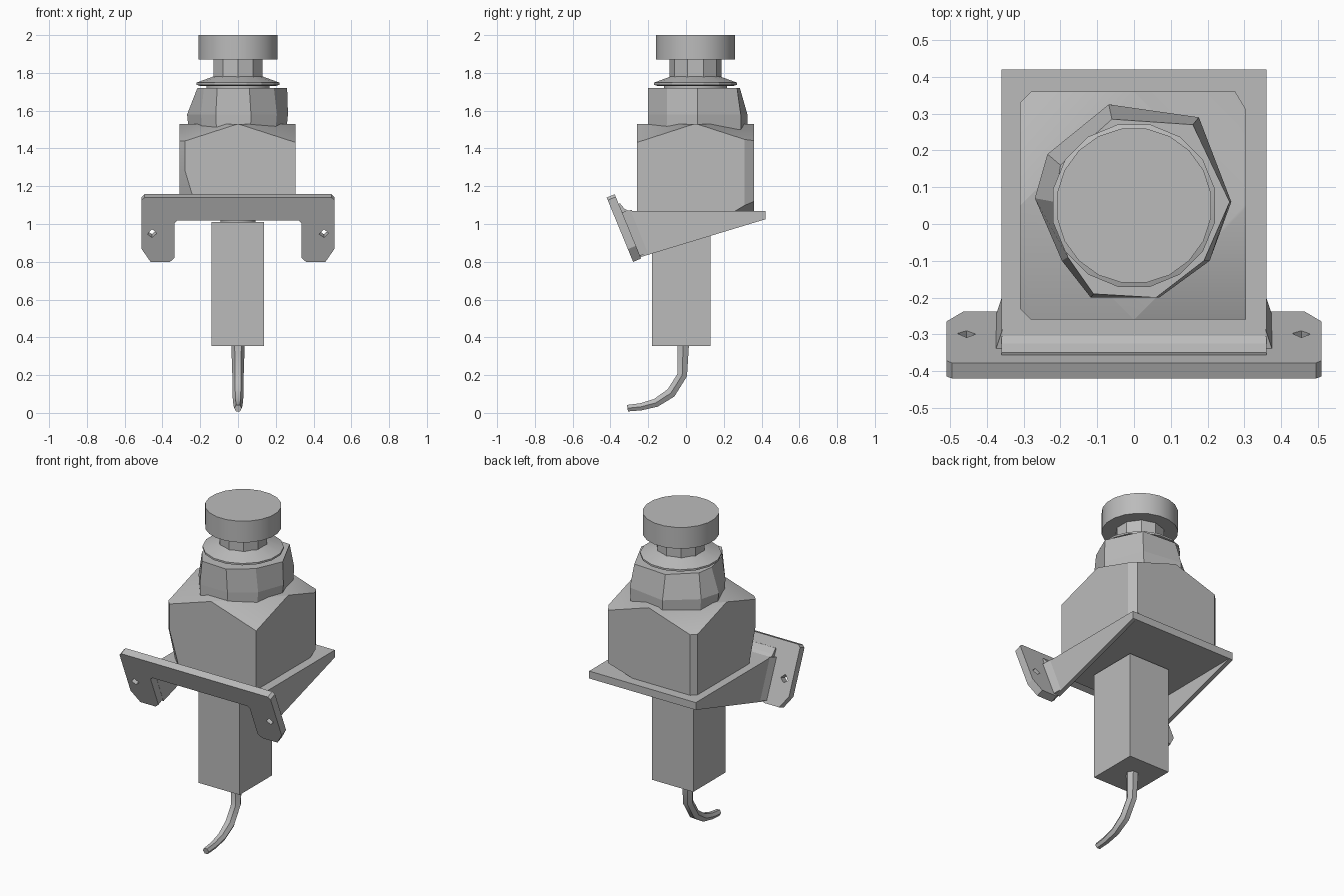
import bpy, bmesh, math
from mathutils import Vector

if "Cube" in bpy.data.objects:
    bpy.data.objects.remove(bpy.data.objects["Cube"])

grey = bpy.data.materials.new("plain_grey")
grey.use_nodes = True
grey.diffuse_color = (0.5, 0.5, 0.5, 1)
grey.node_tree.nodes["Principled BSDF"].inputs["Base Color"].default_value = (0.5, 0.5, 0.5, 1)

CY = 0.05  # y of the button axis


def finish(name, bm, smooth=None):
    bmesh.ops.recalc_face_normals(bm, faces=bm.faces)
    mesh = bpy.data.meshes.new(name)
    bm.to_mesh(mesh)
    bm.free()
    obj = bpy.data.objects.new(name, mesh)
    bpy.context.collection.objects.link(obj)
    mesh.materials.append(grey)
    if smooth:
        bpy.ops.object.select_all(action='DESELECT')
        obj.select_set(True)
        bpy.context.view_layer.objects.active = obj
        bpy.ops.object.shade_smooth_by_angle(angle=math.radians(smooth))
    return obj


def loft(name, rings, smooth=None):
    """Skin a closed solid through rings with equal point counts."""
    bm = bmesh.new()
    rows = [[bm.verts.new(p) for p in ring] for ring in rings]
    n = len(rows[0])
    for a, b in zip(rows, rows[1:]):
        for i in range(n):
            j = (i + 1) % n
            bm.faces.new((a[i], a[j], b[j], b[i]))
    bm.faces.new(rows[0])
    bm.faces.new(rows[-1])
    return finish(name, bm, smooth)


def side_prism(name, profile, x0, x1):
    return loft(name, [[(x, y, z) for y, z in profile] for x in (x0, x1)])


def lathe(name, profile, sides, smooth=35):
    angles = [math.tau * (i + 0.5) / sides for i in range(sides)]
    return loft(name, [[(r * math.cos(a), CY + r * math.sin(a), z) for a in angles]
                       for r, z in profile], smooth)


# Push button: cap, neck and flared washer
lathe("button_cap", [(0.212, 1.87), (0.212, 2.0)], 20)
lathe("button_neck", [(0.137, 1.77), (0.137, 1.88)], 10)
lathe("washer", [(0.2, 1.73), (0.225, 1.737), (0.225, 1.748), (0.13, 1.782)], 16, 20)
lathe("washer_spacer", [(0.17, 1.71), (0.17, 1.735)], 16)

# Faceted collar under the washer
low = [(0.27, 0.06), (0.18, 0.29), (-0.07, 0.325), (-0.24, 0.19), (-0.275, 0.07),
       (-0.2, -0.1), (-0.12, -0.2), (0.07, -0.2), (0.21, -0.1)]
high = [(0.26, 0.06), (0.16, 0.27), (-0.06, 0.285), (-0.2, 0.16), (-0.215, 0.06),
        (-0.18, -0.09), (-0.11, -0.19), (0.06, -0.2), (0.19, -0.1)]
loft("collar", [[(x * 0.95, y, 1.5) for x, y in low],
                [(x * 0.98, y, 1.58) for x, y in low],
                [(x, y, 1.72) for x, y in high]])

# Housing: block with trimmed corners
bm = bmesh.new()
outline = [(0.305, -0.26), (0.305, 0.31), (0.275, 0.36), (-0.28, 0.36),
           (-0.31, 0.33), (-0.31, -0.23), (-0.28, -0.26)]
rows = [[bm.verts.new((x, y, z)) for x, y in outline] for z in (1.06, 1.53)]
for i in range(len(outline)):
    j = (i + 1) % len(outline)
    bm.faces.new((rows[0][i], rows[0][j], rows[1][j], rows[1][i]))
for row in rows:
    bm.faces.new(row)
bmesh.ops.recalc_face_normals(bm, faces=bm.faces)


def trim(co, normal):
    """Cut away everything on the normal side and cap the cut."""
    bmesh.ops.bisect_plane(bm, geom=bm.verts[:] + bm.edges[:] + bm.faces[:],
                           plane_co=co, plane_no=normal, clear_outer=True)
    bmesh.ops.holes_fill(bm, edges=[e for e in bm.edges if e.is_boundary])


for sx in (-1, 1):
    for sy in (-1, 1):
        trim((sx * 0.31, CY, 1.53), (sx, sy, 3.1))
trim((-0.31, -0.26, 1.38), (-1, -1, -0.3))
trim((0.31, 0.36, 1.13), (0.3, 0.6, -1))
finish("housing", bm, 25)

# Bracket shelf with fillet and tapered side gussets
side_prism("bracket_shelf", [(0.42, 1.025), (0.42, 1.07), (-0.305, 1.07), (-0.325, 1.08),
                             (-0.35, 1.11), (-0.37, 1.10), (-0.32, 1.02)], -0.36, 0.36)
gusset = [(0.42, 1.025), (0.42, 1.07), (-0.34, 1.07), (-0.24, 0.825)]
for side, s in (("left", 1), ("right", -1)):
    side_prism(side + "_gusset", gusset, s * 0.335, s * 0.36)
    loft(side + "_gusset_fillet",
         [[(s * 0.355, y - 0.02, z), (s * 0.378, y - 0.02, z), (s * 0.358, y + 0.04, z + 0.015)]
          for y, z in ((-0.235, 0.83), (-0.328, 1.06))])

# Sloping front plate: half outline as (x, distance down the slope), mirrored
half = [(0.495, 0), (0.51, 0.015), (0.51, 0.295), (0.463, 0.368), (0.36, 0.368),
        (0.335, 0.345), (0.335, 0.145), (0.32, 0.13)]
outline = half + [(-x, d) for x, d in reversed(half)]
down = Vector((0, 0.14, -0.34)).normalized()
back = Vector((0, 0.34, 0.14)).normalized()
top = Vector((0, -0.42, 1.14))


def on_plate(x, d, depth):
    return top + Vector((x, 0, 0)) + down * d + back * depth


plate = loft("front_plate", [[on_plate(x, d, t) for x, d in outline] for t in (0, 0.046)])

# Screw holes through the plate
for s in (-1, 1):
    cutter = loft("hole_cutter",
                  [[on_plate(s * 0.455 + dx, 0.205 + dd, t)
                    for dx, dd in ((0.025, 0), (0, 0.024), (-0.025, 0.005), (0, -0.024))]
                   for t in (-0.05, 0.1)])
    cutter.hide_render = True
    cutter.hide_viewport = True
    cut = plate.modifiers.new("screw_hole", 'BOOLEAN')
    cut.operation = 'DIFFERENCE'
    cut.solver = 'EXACT'
    cut.object = cutter

# Switch body below the shelf, with a short spacer
side_prism("switch_body", [(-0.18, 0.355), (0.13, 0.355), (0.13, 1.01), (-0.18, 1.01)],
           -0.14, 0.137)
spacer = lathe("switch_spacer", [(0.095, 1.0), (0.095, 1.03)], 12)
spacer.location.y = -0.075

# Bent cable: path points (y, z, radius, tilt of the cross-section)
path = [(-0.015, 0.37, 0.036, 0), (-0.02, 0.2, 0.03, 0.25), (-0.08, 0.105, 0.03, 0.8),
        (-0.16, 0.053, 0.026, 1.1), (-0.24, 0.032, 0.022, 1.35), (-0.31, 0.025, 0.02, 1.4)]
rings = []
for y, z, r, tilt in path:
    ring = []
    for i in range(6):
        a = math.tau * i / 6
        across = r * math.sin(a)
        ring.append((r * math.cos(a), y + across * math.cos(tilt), z - across * math.sin(tilt)))
    rings.append(ring)
loft("cable", rings, 40)
